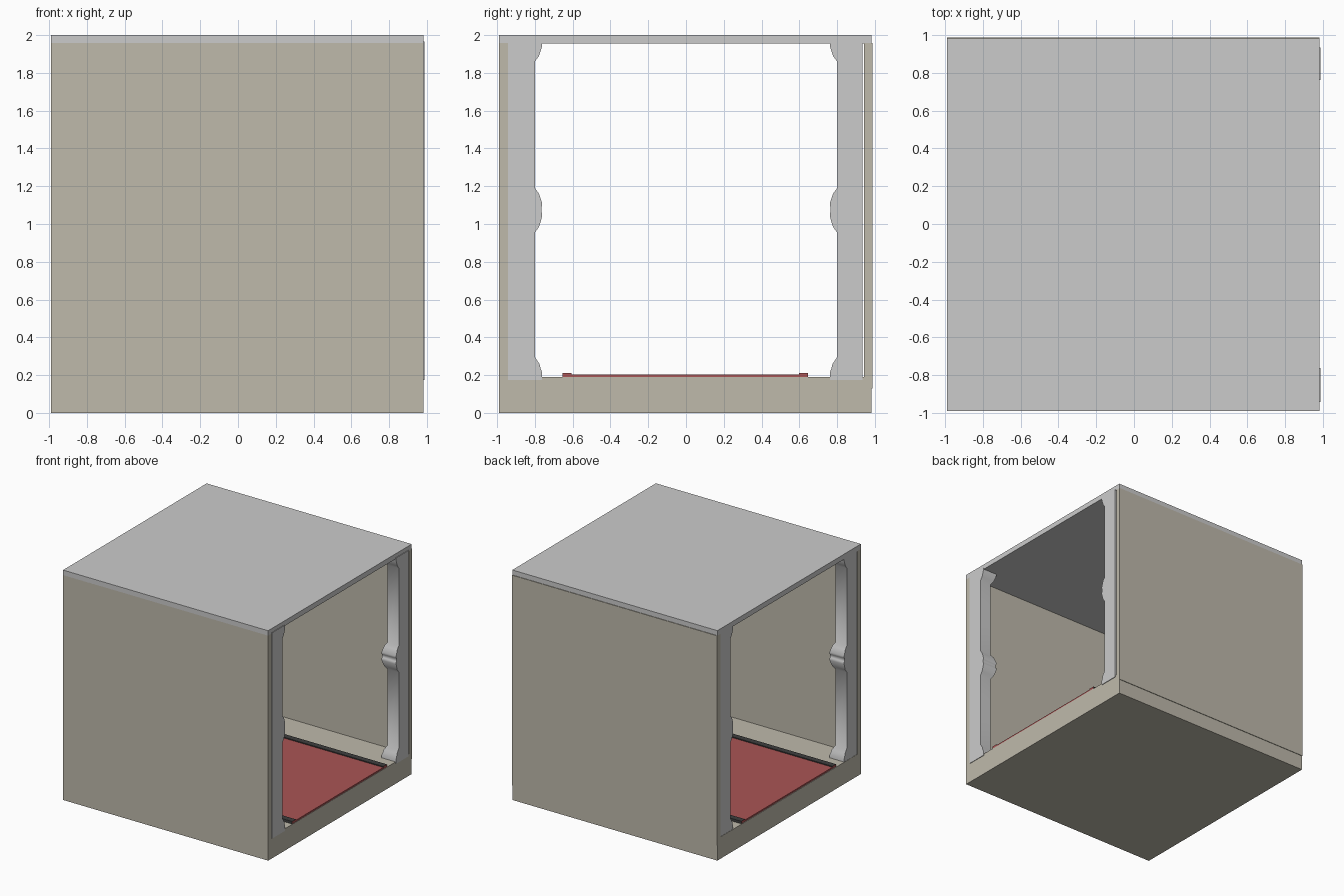
import bpy, bmesh

if "Cube" in bpy.data.objects:
    bpy.data.objects.remove(bpy.data.objects["Cube"])


def make_mat(name, rgb):
    m = bpy.data.materials.new(name)
    m.diffuse_color = (*rgb, 1)
    m.use_nodes = True
    m.node_tree.nodes["Principled BSDF"].inputs["Base Color"].default_value = m.diffuse_color
    return m


PLASTER = make_mat("plaster", (0.52, 0.49, 0.41))
RED = make_mat("carpet_red", (0.40, 0.09, 0.09))
BLACK = make_mat("carpet_black", (0.05, 0.05, 0.05))


def finish(name, bm, mats=()):
    bmesh.ops.recalc_face_normals(bm, faces=bm.faces[:])
    me = bpy.data.meshes.new(name)
    bm.to_mesh(me)
    bm.free()
    for m in mats:
        me.materials.append(m)
    ob = bpy.data.objects.new(name, me)
    bpy.context.collection.objects.link(ob)
    return ob


def box(name, x, y, z, *mats):
    bm = bmesh.new()
    bmesh.ops.create_cube(bm, size=1)
    for v in bm.verts:
        v.co = [r[0] if c < 0 else r[1] for c, r in zip(v.co, (x, y, z))]
    return finish(name, bm, mats)


# Room shell: floor slab, two side walls, ceiling; both x ends stay open
X = (-0.99, 0.983)
box("floor_slab", X, (-0.989, 0.983), (0, 0.19), PLASTER)
box("front_wall", X, (-0.99, -0.942), (0.19, 1.957), PLASTER)
box("back_wall", X, (0.943, 0.988), (0.13, 1.957), PLASTER)
box("ceiling", X, (-0.99, 0.983), (1.955, 2.0))

# Carpet runner with raised border strips, black on top and red at the ends
box("carpet", (-0.985, 0.98), (-0.605, 0.60), (0.185, 0.204), RED)
for side, y in (("front", (-0.655, -0.605)), ("back", (0.597, 0.647))):
    strip = box(side + "_carpet_border", (-0.985, 0.98), y, (0.185, 0.212), RED, BLACK)
    for f in strip.data.polygons:
        f.material_index = int(abs(f.normal.x) < 0.5)

# Pillar profile: height and how far the moulding swells out
PROFILE = [
    (0.175, 0.038), (0.215, 0.038), (0.235, 0.030), (0.260, 0.024), (0.295, 0.0),
    (0.955, 0.0), (0.985, 0.022), (1.010, 0.030), (1.040, 0.038), (1.058, 0.038),
    (1.062, 0.034), (1.090, 0.034), (1.094, 0.038), (1.110, 0.038), (1.135, 0.030),
    (1.160, 0.022), (1.190, 0.0),
    (1.860, 0.0), (1.890, 0.022), (1.915, 0.030), (1.940, 0.038), (1.965, 0.038),
]


def pillar(name, sx, sy, x_out, y_out):
    bm = bmesh.new()
    rings = []
    for z, d in PROFILE:
        xi, yi = 0.88 - d * 0.85, 0.80 - d
        corners = ((x_out, y_out), (xi, y_out), (xi, yi), (x_out, yi))
        rings.append([bm.verts.new((sx * x, sy * y, z)) for x, y in corners])
    for a, b in zip(rings, rings[1:]):
        for i in range(4):
            j = (i + 1) % 4
            bm.faces.new((a[i], a[j], b[j], b[i]))
    bm.faces.new(rings[0])
    bm.faces.new(rings[-1])
    ob = finish(name, bm)
    bpy.ops.object.select_all(action='DESELECT')
    ob.select_set(True)
    bpy.context.view_layer.objects.active = ob
    bpy.ops.object.shade_smooth_by_angle(angle=0.8)


# One pillar in each corner of the two open ends
for end, sx, x_out in (("left", -1, 0.988), ("right", 1, 0.988)):
    for side, sy, y_out in (("front", -1, 0.942), ("back", 1, 0.935)):
        pillar(f"{side}_{end}_pillar", sx, sy, x_out, y_out)
